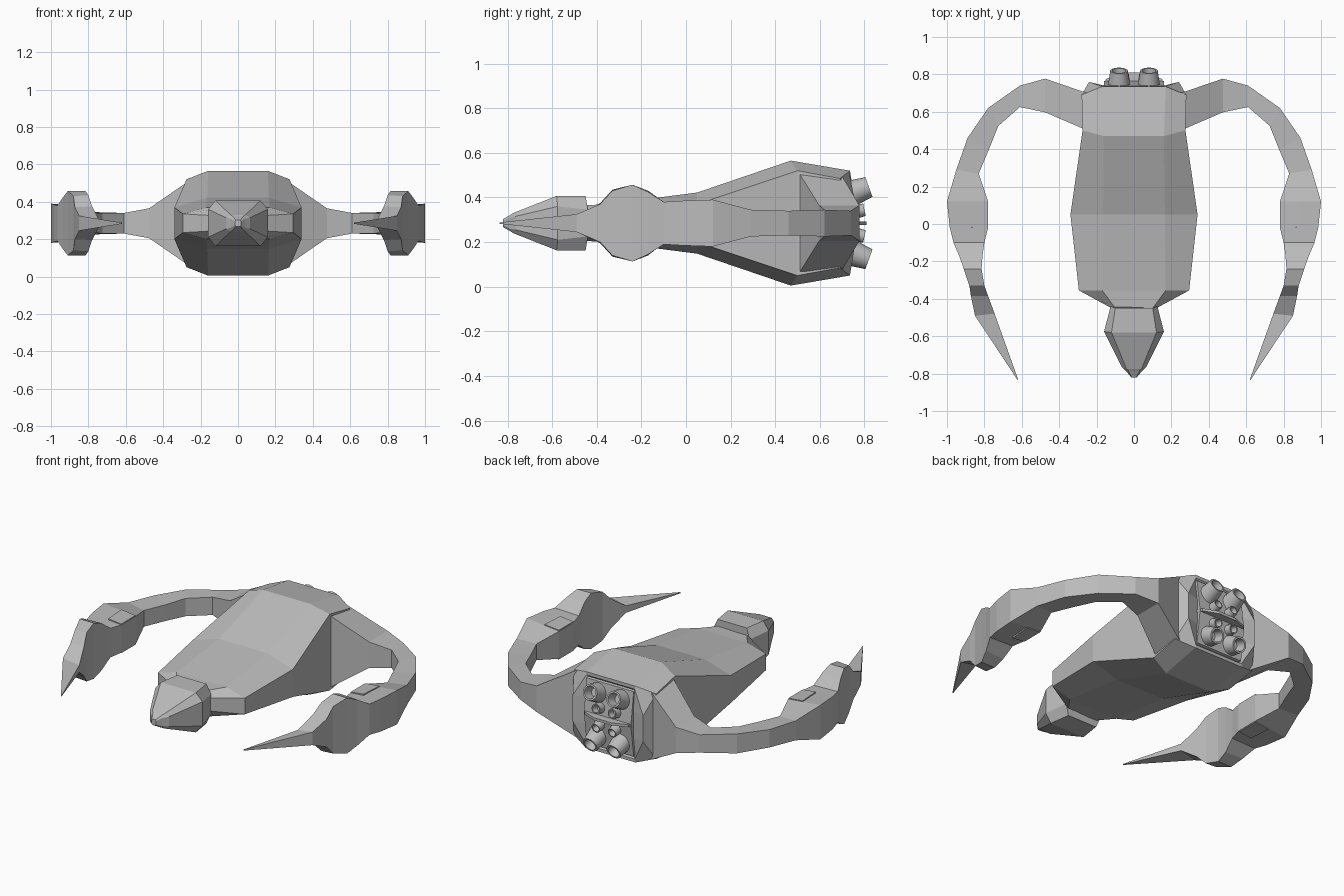
import bpy, bmesh, math
from mathutils import Vector, Matrix

if "Cube" in bpy.data.objects:
    bpy.data.objects.remove(bpy.data.objects["Cube"])

ZC = 0.285  # the whole ship is symmetric about this height

grey = bpy.data.materials.new("hull_grey")
grey.diffuse_color = (0.5, 0.5, 0.5, 1)
grey.use_nodes = True
grey.node_tree.nodes["Principled BSDF"].inputs["Base Color"].default_value = grey.diffuse_color


def finish(name, bm):
    bmesh.ops.recalc_face_normals(bm, faces=bm.faces)
    me = bpy.data.meshes.new(name)
    bm.to_mesh(me)
    bm.free()
    me.materials.append(grey)
    ob = bpy.data.objects.new(name, me)
    bpy.context.collection.objects.link(ob)
    return ob


def loft(name, rings, cap=True):
    """Skin a list of equal-length point rings."""
    bm = bmesh.new()
    vs = [[bm.verts.new(p) for p in r] for r in rings]
    n = len(vs[0])
    for a, b in zip(vs, vs[1:]):
        for i in range(n):
            j = (i + 1) % n
            bm.faces.new((a[i], a[j], b[j], b[i]))
    if cap:
        bm.faces.new(vs[0])
        bm.faces.new(vs[-1])
    return finish(name, bm)


def octagon(ys, xs, hs, yt, xt, ht):
    """Octagon section: side corners (s) and top corners (t)."""
    q = [(xs, ys, hs), (xt, yt, ht)]
    up = q + [(-x, y, h) for x, y, h in reversed(q)]
    return [(x, y, ZC + h) for x, y, h in up] + \
           [(x, y, ZC - h) for x, y, h in reversed(up)]


# Main hull
loft("hull", [
    octagon(-0.45, 0.12, 0.04, -0.45, 0.10, 0.08),
    octagon(-0.355, 0.295, 0.05, -0.355, 0.17, 0.085),
    octagon(0.05, 0.34, 0.085, 0.05, 0.165, 0.137),
    octagon(0.50, 0.275, 0.235, 0.47, 0.16, 0.28),
    octagon(0.69, 0.28, 0.20, 0.735, 0.17, 0.235),
    octagon(0.76, 0.24, 0.08, 0.735, 0.165, 0.215),
    octagon(0.74, 0.16, 0.08, 0.72, 0.15, 0.20)])

# Head with a blunt nose
loft("head", [
    octagon(-0.44, 0.125, 0.06, -0.45, 0.10, 0.122),
    octagon(-0.575, 0.16, 0.075, -0.58, 0.12, 0.122),
    octagon(-0.765, 0.065, 0.03, -0.775, 0.04, 0.045),
    octagon(-0.79, 0.04, 0.025, -0.785, 0.03, 0.038),
    octagon(-0.82, 0.015, 0.01, -0.82, 0.012, 0.018)])

# Arm sections: inner x, y, half height, outer x, y, half height
ARM = [
    (0.25, 0.50, 0.235, 0.25, 0.70, 0.21),
    (0.475, 0.597, 0.08, 0.475, 0.777, 0.08),
    (0.61, 0.625, 0.055, 0.61, 0.74, 0.055),
    (0.725, 0.525, 0.055, 0.78, 0.62, 0.06),
    (0.775, 0.40, 0.05, 0.89, 0.46, 0.055),
    (0.83, 0.27, 0.05, 0.95, 0.29, 0.06),
    (0.78, 0.12, 0.085, 1.0, 0.12, 0.105),
    (0.78, -0.02, 0.085, 0.985, -0.02, 0.10),
    (0.80, -0.10, 0.09, 0.965, -0.10, 0.095),
    (0.81, -0.17, 0.145, 0.935, -0.17, 0.14),
    (0.815, -0.24, 0.172, 0.91, -0.24, 0.172),
    (0.80, -0.33, 0.15, 0.88, -0.33, 0.145),
    (0.78, -0.385, 0.09, 0.872, -0.385, 0.085),
    (0.745, -0.48, 0.022, 0.85, -0.49, 0.04),
    (0.62, -0.83, 0.002, 0.622, -0.835, 0.003)]

for s, side in ((1, "right"), (-1, "left")):
    rings = []
    for xi, yi, hi, xo, yo, ho in ARM:
        rings.append([(s * xi, yi, ZC - hi), (s * xo, yo, ZC - ho),
                      (s * xo, yo, ZC + ho), (s * xi, yi, ZC + hi)])
    loft(side + "_arm", rings)
    # Raised panel on the inside of the forearm
    loft(side + "_forearm_panel", [
        [(s * x, y, ZC + h) for x, h in
         ((0.782, -0.09), (w, -0.1), (w, 0.1), (0.782, 0.09))]
        for y, w in ((0.12, 0.88), (-0.02, 0.87))])

# Engine bay: ridged back plate and divider
loft("engine_bay", [[(x, 0.70, ZC + 0.21), (x, 0.738, ZC + 0.20),
                     (x, 0.765, ZC), (x, 0.738, ZC - 0.20),
                     (x, 0.70, ZC - 0.21)] for x in (-0.16, 0.16)])
loft("bay_divider", [[(-w, y, ZC - 0.008), (w, y, ZC - 0.008),
                      (w, y, ZC + 0.008), (-w, y, ZC + 0.008)]
                     for y, w in ((0.72, 0.17), (0.775, 0.15), (0.81, 0.06))])


def nozzle(name, end, tilt, r0, r1, length):
    """Flared hollow engine bell; `end` is the centre of its mouth."""
    d = Vector((0, math.cos(tilt), math.sin(tilt)))
    u, v = Vector((1, 0, 0)), d.cross(Vector((1, 0, 0)))
    rings = []
    for r, back in ((r0, length), (r1, 0), (r1 * 0.78, 0), (r1 * 0.6, length * 0.5)):
        c = Vector(end) - d * back
        rings.append([c + (u * math.cos(a) + v * math.sin(a)) * r
                      for a in (math.tau * k / 16 for k in range(16))])
    ob = loft(name, rings)
    for f in ob.data.polygons:
        f.use_smooth = len(f.vertices) == 4
    ob.data.set_sharp_from_angle(angle=math.radians(35))


# Four large and four small engines
for sx in (-1, 1):
    for sz in (-1, 1):
        tag = ("right" if sx > 0 else "left") + ("_upper" if sz > 0 else "_lower")
        nozzle(tag + "_large_engine", (sx * 0.08, 0.82, ZC + sz * 0.162),
               sz * math.radians(20), 0.064, 0.047, 0.12)
        nozzle(tag + "_small_engine", (sx * 0.055, 0.80, ZC + sz * 0.06),
               sz * math.radians(12), 0.036, 0.028, 0.08)
